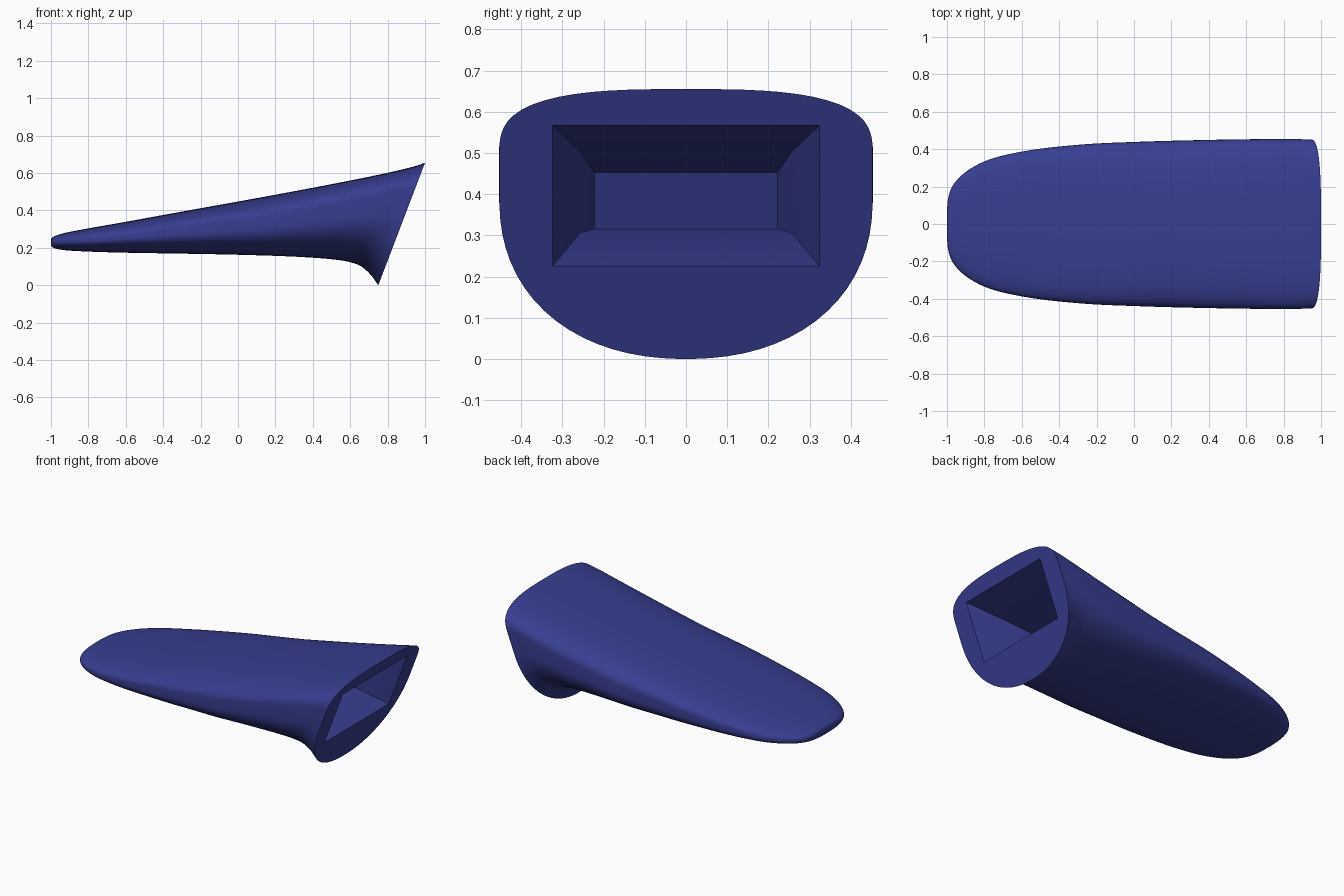
import bpy, bmesh, math

if "Cube" in bpy.data.objects:
    bpy.data.objects.remove(bpy.data.objects["Cube"])

blue = bpy.data.materials.new("deep blue")
blue.diffuse_color = (0.038, 0.047, 0.28, 1)
blue.use_nodes = True
blue.node_tree.nodes["Principled BSDF"].inputs["Base Color"].default_value = blue.diffuse_color

# Body stations: bottom x, bottom z, top x, top z, half width
STATIONS = [
    (-1.0, .218, -1.0, .242, .07), (-.995, .206, -.995, .254, .13),
    (-.975, .196, -.975, .265, .195), (-.92, .187, -.92, .281, .262),
    (-.8, .18, -.8, .304, .335), (-.6, .174, -.59, .341, .388),
    (-.3, .169, -.26, .401, .425), (0, .163, .08, .462, .44),
    (.3, .153, .43, .527, .449), (.5, .139, .68, .576, .453),
    (.6, .123, .83, .608, .454), (.66, .1, .91, .627, .454),
    (.71, .055, .96, .641, .453), (.75, 0, 1, .655, .453)]
STEPS, SIDES = 5, 72


def smooth_stations():
    """Cubic interpolation with knots spaced by distance."""
    st, knots = STATIONS, [0]
    for a, b in zip(st, st[1:]):
        knots.append(knots[-1] + math.sqrt(math.dist(a, b)))
    n = len(st)

    def slope(i, c):
        i0, i1 = max(0, i - 1), min(n - 1, i + 1)
        if i0 == i or i1 == i:
            return (st[i1][c] - st[i0][c]) / (knots[i1] - knots[i0])
        h0, h1 = knots[i] - knots[i0], knots[i1] - knots[i]
        return ((st[i][c] - st[i0][c]) / h0 * h1 + (st[i1][c] - st[i][c]) / h1 * h0) / (h0 + h1)

    out = []
    for i in range(n - 1):
        h = knots[i + 1] - knots[i]
        for s in range(STEPS):
            t = s / STEPS
            out.append([(2 * t**3 - 3 * t**2 + 1) * st[i][c] + (3 * t**2 - 2 * t**3) * st[i + 1][c]
                        + h * ((t**3 - 2 * t**2 + t) * slope(i, c) + (t**3 - t**2) * slope(i + 1, c))
                        for c in range(5)])
    return out + [list(st[-1])]


def ring(bm, xb, zb, xt, zt, w):
    """Tilted section: tight shoulder above, upright side, round belly below."""
    k = min(1, (xb + 1) / .8)                    # nose to middle
    e = max(0, min(1, (xb - .1) / .6))           # middle to open end
    upper, lower = .5 + .1 * k + .16 * e, .5 + .09 * e
    n_up, n_low = 2.5 + .2 * k + .3 * e, 2.5 + .1 * k - .4 * e
    verts = []
    for j in range(SIDES):
        a = 2 * math.pi * (j + .5) / SIDES
        c, s = math.cos(a), math.sin(a)
        n = n_up if s > 0 else n_low
        r = (abs(c) ** n + abs(s) ** n) ** (-1 / n)
        v = upper + r * s * (1 - upper) if s > 0 else lower + r * s * lower
        verts.append(bm.verts.new((xb + v * (xt - xb), w * r * c, zb + v * (zt - zb))))
    return verts


def bridge(bm, a, b):
    n = len(a)
    for j in range(n):
        bm.faces.new((a[j], a[(j + 1) % n], b[(j + 1) % n], b[j]))


def rectangle(bm, y, x0, z0, x1, z1):
    return [bm.verts.new(p) for p in
            ((x0, -y, z0), (x0, y, z0), (x1, y, z1), (x1, -y, z1))]


def loop_edges(bm, vs):
    return [bm.edges.get((vs[j], vs[(j + 1) % len(vs)])) for j in range(len(vs))]


bm = bmesh.new()
# Outer skin and blunt nose
rings = [ring(bm, *s) for s in smooth_stations()]
for a, b in zip(rings, rings[1:]):
    bridge(bm, a, b)
bm.faces.new(rings[0])

# Tapered rectangular socket in the slanted end
mouth = rectangle(bm, .324, .836, .225, .966, .567)
waist = rectangle(bm, .258, .63, .305, .706, .505)
floor = rectangle(bm, .222, .37, .315, .422, .453)
bridge(bm, mouth, waist)
bridge(bm, waist, floor)
bm.faces.new(floor)

# Flat rim between skin and socket
bmesh.ops.triangle_fill(bm, use_beauty=True,
                        edges=loop_edges(bm, rings[-1]) + loop_edges(bm, mouth))
bmesh.ops.recalc_face_normals(bm, faces=bm.faces[:])

mesh = bpy.data.meshes.new("tapered_handle")
bm.to_mesh(mesh)
bm.free()
mesh.materials.append(blue)
handle = bpy.data.objects.new("tapered_handle", mesh)
bpy.context.collection.objects.link(handle)
bpy.context.view_layer.objects.active = handle
handle.select_set(True)
bpy.ops.object.shade_smooth_by_angle(angle=math.radians(35))
